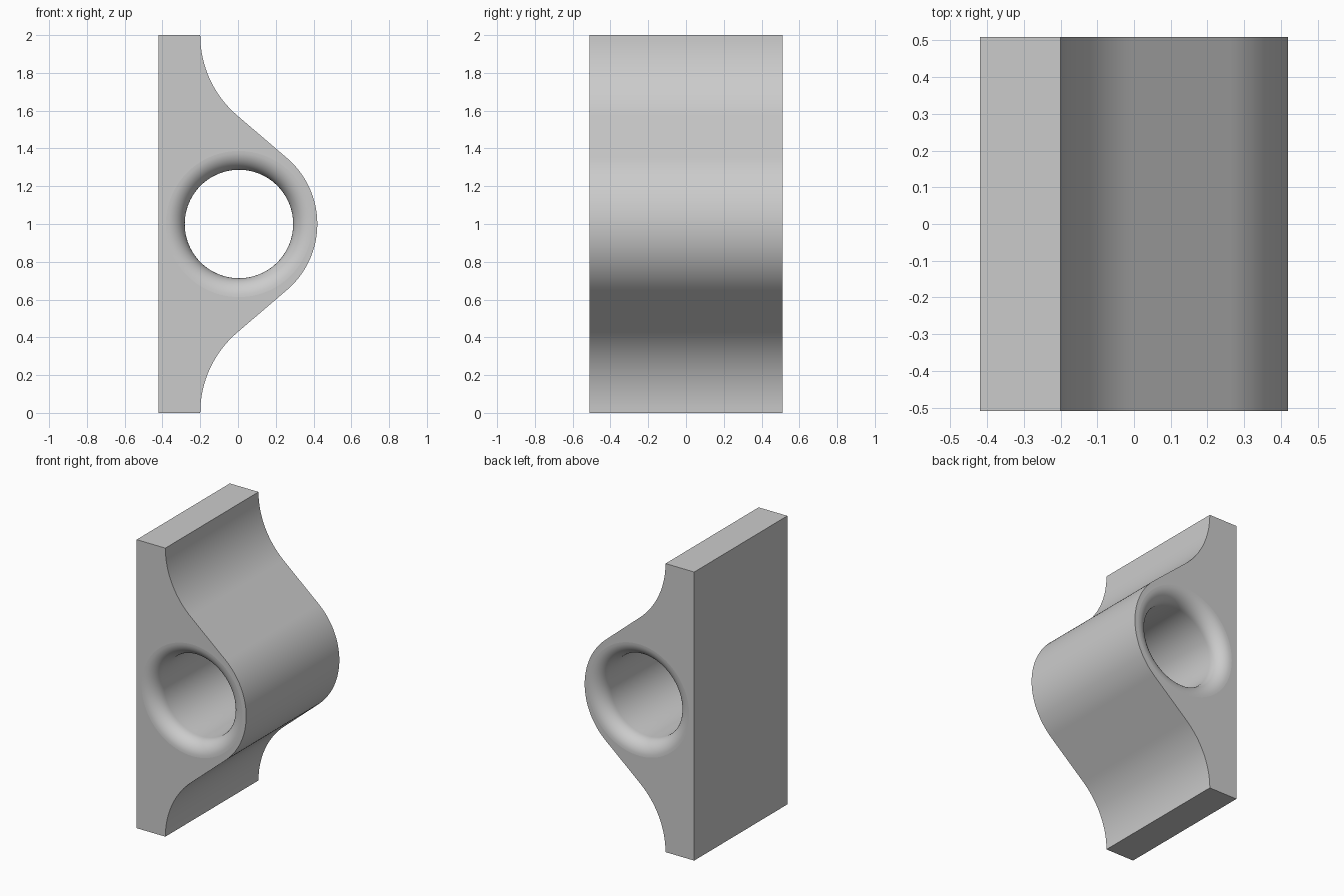
import bpy
import bmesh
from math import sin, cos, pi, radians

cube = bpy.data.objects.get("Cube")
if cube:
    bpy.data.objects.remove(cube, do_unlink=True)

# Main dimensions
HALF_DEPTH = 0.51
MID = 1.0
BACK_X, LIP_X, NOSE_X = -0.42, -0.2, 0.42
NOSE_R, COVE_R = 0.46, 0.56
BORE_X, BORE_R, FILLET = 0.005, 0.287, 0.1
TURN = radians(49.5)
STEPS, SIDES, FILLET_STEPS = 16, 96, 10


def arc(cx, cz, r, start, end, steps):
    angles = [start + (end - start) * i / steps for i in range(steps + 1)]
    return [(cx + r * cos(a), cz + r * sin(a)) for a in angles]


# Upper half of the side profile, mirrored to make the lower half
upper = [(BACK_X, 2 * MID)]
upper += arc(LIP_X + COVE_R, 2 * MID, COVE_R, pi, pi + TURN, STEPS)
upper += arc(NOSE_X - NOSE_R, MID, NOSE_R, TURN, 0, STEPS)
outline = upper + [(x, 2 * MID - z) for x, z in reversed(upper[:-1])]

bm = bmesh.new()


def ring(points, y):
    return [bm.verts.new((x, y, z)) for x, z in points]


def bridge(a, b):
    n = len(a)
    for i in range(n):
        j = (i + 1) % n
        bm.faces.new((a[i], a[j], b[j], b[i]))


def loop_edges(verts):
    n = len(verts)
    return [bm.edges.get((verts[i], verts[(i + 1) % n])) for i in range(n)]


# Outer wall
front_rim = ring(outline, -HALF_DEPTH)
back_rim = ring(outline, HALF_DEPTH)
bridge(front_rim, back_rim)

# Bore with rounded mouths at both ends
flare = []
for i in range(FILLET_STEPS + 1):
    a = pi / 2 * i / FILLET_STEPS
    flare.append((BORE_R + FILLET * (1 - sin(a)), FILLET * (1 - cos(a)) - HALF_DEPTH))
stations = flare + [(r, -y) for r, y in reversed(flare)]
rings = [ring(arc(BORE_X, MID, r, 0, 2 * pi, SIDES)[:-1], y) for r, y in stations]
for a, b in zip(rings, rings[1:]):
    bridge(a, b)
for f in bm.faces:
    f.smooth = True

# Flat end faces between the outline and the bore
for rim, mouth in ((front_rim, rings[0]), (back_rim, rings[-1])):
    bmesh.ops.triangle_fill(bm, use_beauty=True, use_dissolve=False,
                            edges=loop_edges(rim) + loop_edges(mouth))
bmesh.ops.recalc_face_normals(bm, faces=bm.faces[:])

mesh = bpy.data.meshes.new("bored_bracket")
bm.to_mesh(mesh)
bm.free()
bracket = bpy.data.objects.new("bored_bracket", mesh)
bpy.context.collection.objects.link(bracket)

# Plain grey finish
grey = bpy.data.materials.new("light_grey")
grey.use_nodes = True
colour = (0.6, 0.6, 0.6, 1)
grey.diffuse_color = colour
grey.node_tree.nodes["Principled BSDF"].inputs["Base Color"].default_value = colour
mesh.materials.append(grey)

# Smooth curves, crisp corners, flat end faces
bpy.ops.object.select_all(action="DESELECT")
bracket.select_set(True)
bpy.context.view_layer.objects.active = bracket
bpy.ops.object.shade_smooth_by_angle(angle=radians(30))
for p in mesh.polygons:
    p.use_smooth = abs(p.normal.y) < 0.999
